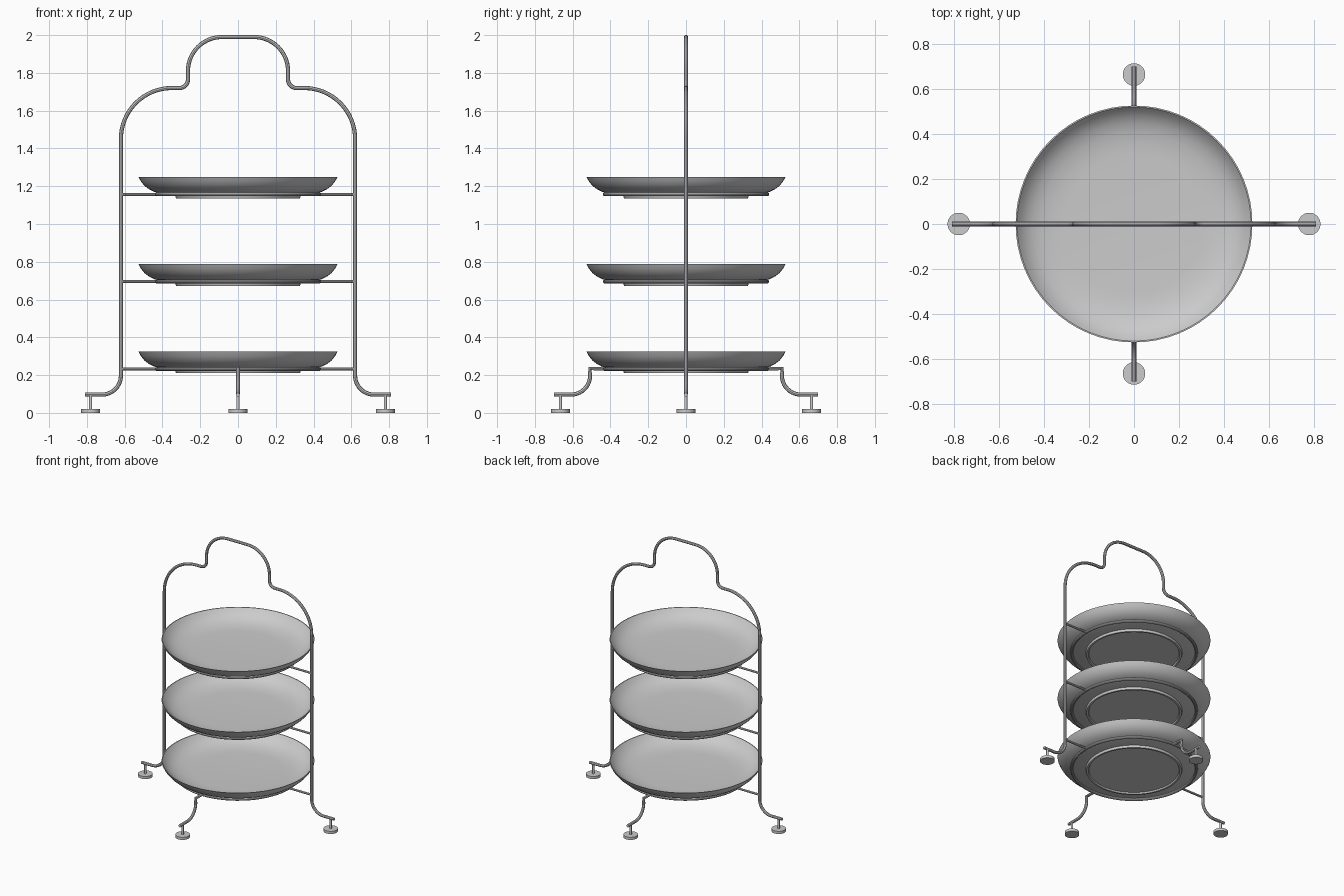
import bpy, math

if "Cube" in bpy.data.objects:
    bpy.data.objects.remove(bpy.data.objects["Cube"])

grey = bpy.data.materials.new("light_grey")
grey.diffuse_color = (0.6, 0.6, 0.6, 1)
grey.use_nodes = True
grey.node_tree.nodes["Principled BSDF"].inputs["Base Color"].default_value = grey.diffuse_color


def finish(ob):
    ob.data.materials.clear()
    ob.data.materials.append(grey)
    bpy.ops.object.select_all(action='DESELECT')
    ob.select_set(True)
    bpy.context.view_layer.objects.active = ob
    if ob.type == 'CURVE':
        bpy.ops.object.convert(target='MESH')
    bpy.ops.object.shade_smooth_by_angle(angle=math.radians(35))


def arc(cx, cz, r, a0, a1, n=10):
    return [(cx + r * math.cos(math.radians(a0 + (a1 - a0) * i / n)),
             cz + r * math.sin(math.radians(a0 + (a1 - a0) * i / n))) for i in range(n + 1)]


def tube(name, pts, radius):
    cu = bpy.data.curves.new(name, 'CURVE')
    cu.dimensions = '3D'
    cu.bevel_depth = radius
    cu.bevel_resolution = 2
    cu.use_fill_caps = True
    sp = cu.splines.new('POLY')
    sp.points.add(len(pts) - 1)
    for p, q in zip(sp.points, pts):
        p.co = (*q, 1)
    ob = bpy.data.objects.new(name, cu)
    bpy.context.collection.objects.link(ob)
    finish(ob)


def lathe(name, profile, z, n=64):
    verts, faces = [], []
    for r, h in profile:
        for i in range(n):
            a = 2 * math.pi * i / n
            verts.append((r * math.cos(a), r * math.sin(a), z + h))
    for k in range(len(profile) - 1):
        for i in range(n):
            j = (i + 1) % n
            faces.append((k * n + i, k * n + j, (k + 1) * n + j, (k + 1) * n + i))
    faces.append(tuple(reversed(range(n))))
    faces.append(tuple((len(profile) - 1) * n + i for i in range(n)))
    me = bpy.data.meshes.new(name)
    me.from_pydata(verts, [], faces)
    ob = bpy.data.objects.new(name, me)
    bpy.context.collection.objects.link(ob)
    finish(ob)


def cylinder(name, r, z0, z1, x, y):
    bpy.ops.mesh.primitive_cylinder_add(vertices=32, radius=r, depth=z1 - z0,
                                        location=(x, y, (z0 + z1) / 2))
    ob = bpy.context.object
    ob.name = name
    finish(ob)


# Handle frame: right half profile in x/z, mirrored into one continuous tube
half = [(0.81, 0.097)] + arc(0.72, 0.197, 0.1, 270, 180) \
    + arc(0.35, 1.45, 0.27, 0, 90, 16) + arc(0.31, 1.765, 0.045, 270, 180, 8) \
    + arc(0.085, 1.81, 0.18, 0, 90, 14)
path = half + [(-x, z) for x, z in reversed(half)]
tube("handle_frame", [(x, 0, z) for x, z in path], 0.011)

# Three tiers: plate, support ring and side bars
plate = [(0.31, -0.012), (0.315, -0.022), (0.328, -0.022), (0.333, -0.006),
         (0.41, 0.004), (0.44, 0.012), (0.47, 0.026), (0.495, 0.045), (0.515, 0.07),
         (0.527, 0.093), (0.521, 0.093), (0.505, 0.073), (0.48, 0.051), (0.45, 0.034),
         (0.41, 0.021), (0.36, 0.013), (0.31, 0.01)]
for tier, z in enumerate((0.232, 0.695, 1.157), 1):
    lathe(f"plate_{tier}", plate, z)
    bpy.ops.mesh.primitive_torus_add(major_radius=0.43, minor_radius=0.01, major_segments=64,
                                     minor_segments=10, location=(0, 0, z))
    bpy.context.object.name = f"support_ring_{tier}"
    finish(bpy.context.object)
    for s in (-1, 1):
        tube(f"side_bar_{tier}", [(s * 0.43, 0, z), (s * 0.62, 0, z)], 0.008)

# Front and back legs, branching from the lowest ring
leg = [(0.43, 0.234), (0.508, 0.234)] + arc(0.608, 0.197, 0.1, 180, 270) + [(0.70, 0.097)]
for s, name in ((-1, "front_leg"), (1, "back_leg")):
    tube(name, [(0, s * y, z) for y, z in leg], 0.011)

# Disc feet with stems
for x, y in ((0.78, 0), (-0.78, 0), (0, 0.665), (0, -0.665)):
    cylinder("foot_pad", 0.05, 0, 0.02, x, y)
    cylinder("foot_stem", 0.008, 0.015, 0.097, x, y)
